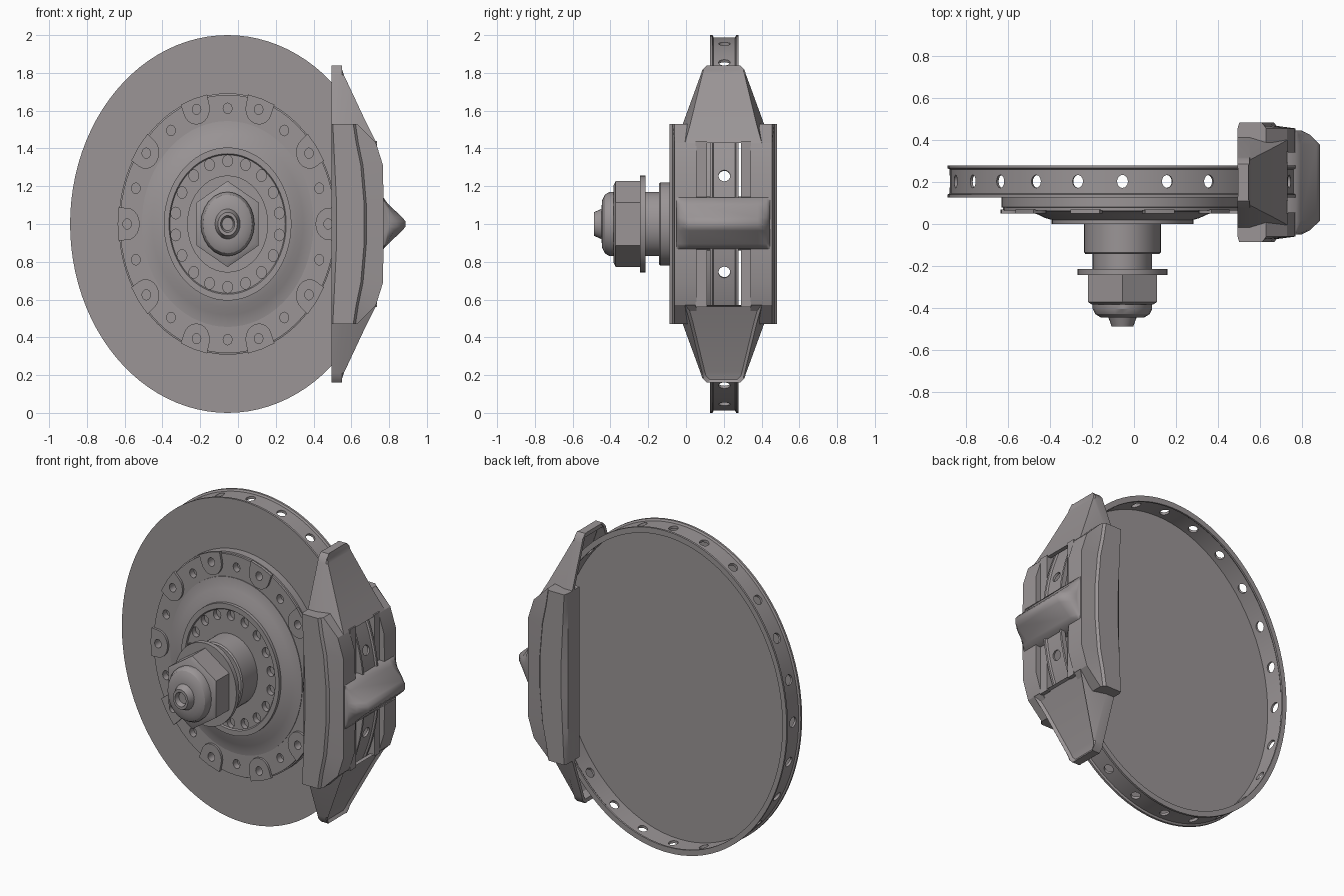
import bpy, bmesh, math
from mathutils import Matrix, Vector

if "Cube" in bpy.data.objects:
    bpy.data.objects.remove(bpy.data.objects["Cube"])

HUB = Matrix.Translation((-0.055, 0, 1)) @ Matrix.Diagonal((0.834, 1, 1, 1))
MID = 0.198  # caliper centre plane in y
METAL = bpy.data.materials.new("dark_metal")
METAL.diffuse_color = (0.325, 0.3, 0.305, 1)
METAL.use_nodes = True
METAL.node_tree.nodes["Principled BSDF"].inputs["Base Color"].default_value = METAL.diffuse_color


def finish(name, bm, matrix=None, angle=30):
    bmesh.ops.remove_doubles(bm, verts=bm.verts, dist=1e-5)
    if matrix:
        bm.transform(matrix)
    bmesh.ops.recalc_face_normals(bm, faces=bm.faces)
    me = bpy.data.meshes.new(name)
    bm.to_mesh(me)
    bm.free()
    me.materials.append(METAL)
    ob = bpy.data.objects.new(name, me)
    bpy.context.collection.objects.link(ob)
    smooth(ob, angle)
    return ob


def smooth(ob, angle=30):
    bpy.ops.object.select_all(action='DESELECT')
    ob.select_set(True)
    bpy.context.view_layer.objects.active = ob
    bpy.ops.object.shade_smooth_by_angle(angle=math.radians(angle))


def skin(bm, rings):
    vs = [[bm.verts.new(p) for p in r] for r in rings]
    n = len(vs[0])
    for a, b in zip(vs, vs[1:]):
        for i in range(n):
            j = (i + 1) % n
            bm.faces.new((a[i], a[j], b[j], b[i]))
    bm.faces.new(vs[0])
    bm.faces.new(vs[-1])


def lathe(name, profile, seg=72):
    """Profile of (radius, y), turned about the hub axis."""
    bm = bmesh.new()
    rings = []
    for r, y in profile:
        r = max(r, 1e-4)
        rings.append([(r * math.cos(t), y, r * math.sin(t)) for t in
                      (math.pi / 2 + 2 * math.pi * i / seg for i in range(seg))])
    skin(bm, rings)
    return finish(name, bm, HUB)


def loft(name, rings, angle=30):
    bm = bmesh.new()
    skin(bm, rings)
    return finish(name, bm, None, angle)


def drill(ob, holes):
    """holes: (matrix, radius, length) cylinders, in hub space."""
    bm = bmesh.new()
    for m, r, d in holes:
        bmesh.ops.create_cone(bm, cap_ends=True, segments=16, radius1=r, radius2=r, depth=d, matrix=m)
    cut = finish("cutter", bm, HUB)
    cut.hide_render = True
    mod = ob.modifiers.new("holes", 'BOOLEAN')
    mod.operation, mod.object, mod.solver = 'DIFFERENCE', cut, 'EXACT'
    bpy.context.view_layer.objects.active = ob
    bpy.ops.object.modifier_apply(modifier=mod.name)
    bpy.data.objects.remove(cut)
    smooth(ob)


def axial(count, radius, y, offset, r, d):
    out = []
    for i in range(count):
        a = offset + 2 * math.pi * i / count
        pos = (radius * math.cos(a), y, radius * math.sin(a))
        out.append((Matrix.Translation(pos) @ Matrix.Rotation(math.pi / 2, 4, 'X'), r, d))
    return out


# Rotor: thin front plate with a grooved rim, open at the back
rotor = lathe("rotor", [(0, .127), (1, .127), (1, .14), (.988, .146), (.988, .26), (1, .266),
                        (1, .279), (.965, .279), (.965, .268), (.972, .26), (.972, .142), (0, .142)], 96)
rim_holes = []
for i in range(24):
    a = 2 * math.pi * i / 24
    rim_holes.append((Matrix.Translation((.98 * math.cos(a), .203, .98 * math.sin(a)))
                      @ Matrix.Rotation(math.pi / 2 - a, 4, 'Y'), .031, .1))
drill(rotor, rim_holes)

# Carrier ring, with raised tabs around ten of its bolt holes
bolts = axial(10, .638, .06, 0, .027, .09)
pins = axial(10, .612, .06, math.pi / 10, .028, .09)
carrier = lathe("carrier_ring", [(0, .128), (.692, .128), (.692, .08), (.684, .078), (.684, .064), (.545, .064),
                                 (.545, .11), (0, .11)])
drill(carrier, bolts + pins)

bm = bmesh.new()
outline = [(.692, -.088), (.698, 0), (.692, .088)]
outline += [(.64 - .082 * math.sin(t), .085 * math.cos(t)) for t in (math.pi * k / 10 for k in range(11))]
for i in range(10):
    rot = Matrix.Rotation(2 * math.pi * i / 10, 4, 'Y')
    skin(bm, [[rot @ Vector((u, y, v)) for u, v in outline] for y in (.05, .068)])
tabs = finish("carrier_tabs", bm, HUB)
drill(tabs, bolts)

# Dished bell and drilled flange
bell = lathe("bell", [(0, .127), (.545, .127), (.545, .06), (.52, .056), (.48, .044), (.44, .028), (.405, .02),
                      (.405, 0), (.372, 0), (.366, .008), (0, .008)])
drill(bell, axial(18, .334, .01, math.pi / 2, .031, .06))

# Spindle, washer, hex nut and cap
lathe("spindle", [(0, .02), (.22, .02), (.22, -.135), (.212, -.143), (.17, -.143), (.17, -.22), (0, -.22)], 40)
lathe("washer", [(0, -.214), (.257, -.214), (.257, -.243), (0, -.243)], 40)
lathe("hub_nut", [(0, -.24), (.228, -.24), (.228, -.372), (.2, -.385), (0, -.385)], 6)
lathe("hub_cap", [(0, -.37), (.17, -.37), (.17, -.405), (.155, -.43), (.125, -.445), (.08, -.447), (.062, -.488),
                  (.045, -.488), (.035, -.46), (0, -.46)], 24)


# Caliper cheeks: lofted along z as (z, ridge x, outer x)
def cheek(name, flip):
    rows = [(1.53, .61, .63), (1.43, .625, .73), (1.31, .65, .768), (1.1, .668, .77)]
    rows = rows + [(2 - z, a, b) for z, a, b in reversed(rows)]
    rings = []
    for z, xm, xo in rows:
        dip = .025 * (1 - abs(z - 1) / .53)
        pts = [(.494, .055), (.494, -.06), (.502 + dip, -.087), (xm, -.087), (xm + .012, -.072), (xo, -.06), (xo, .055)]
        rings.append([(x, 2 * MID - y if flip else y, z) for x, y in pts])
    return loft(name, rings, 25)


cheek("front_cheek", False)
cheek("rear_cheek", True)


# Tapered end wings, hollow over the rotor edge; the lower one is a recessed tray
def wing(name, low):
    rings = []
    for z, xo, base, top, k in [(1.84, .545, .088, .08, .05), (1.815, .552, .112, .105, .05),
                                (1.79, .56, .12, .112, 1), (1.53, .682, .215, .175, 1), (1.43, .732, .24, .203, 1)]:
        t = .02
        pts = [(.494, -base), (.55, -base), (xo, -top), (xo, top), (.55, base), (.494, base)]
        core = [(.494, base - t), (.54, base - t), (xo - .026, top - t)]
        core = [(.494 + (x - .494) * k, y) for x, y in core]
        pts += core + [(x, -y) for x, y in reversed(core)]
        rings.append([(x, MID + y, 2 - z if low else z) for x, y in pts])
    ob = loft(name, rings)
    if low:
        bm = bmesh.new()
        bm.from_mesh(ob.data)
        faces = [f for f in bm.faces if f.normal.x > .8 and abs(f.calc_center_median().y - MID) < .02]
        bmesh.ops.inset_region(bm, faces=faces, thickness=.014, depth=-.015, use_even_offset=True)
        bm.to_mesh(ob.data)
        bm.free()
        smooth(ob)


wing("upper_wing", False)
wing("lower_wing", True)

# Brake pads either side of the rotor
for name, y0, y1 in (("front_pad", .05, .112), ("rear_pad", .292, .345)):
    loft(name, [[(x, y, z) for x, y in ((.53, y0), (.735, y0), (.735, y1), (.53, y1))] for z in (.56, 1.44)])

# Peaked bridge across the gap, flared down at both ends
half = [(.70, 1.145), (.77, 1.14), (.795, 1.105), (.87, 1.035), (.886, 1.015), (.886, .985), (.87, .965),
        (.795, .895), (.77, .868), (.70, .86)]
rings = []
for y, s in ((-.05, .25), (-.03, .6), (.015, 1), (.38, 1), (.426, .6), (.446, .25)):
    rings.append([(.77 + (x - .77) * s if x > .77 else x, y, z) for x, z in half])
loft("bridge", rings, 60)
